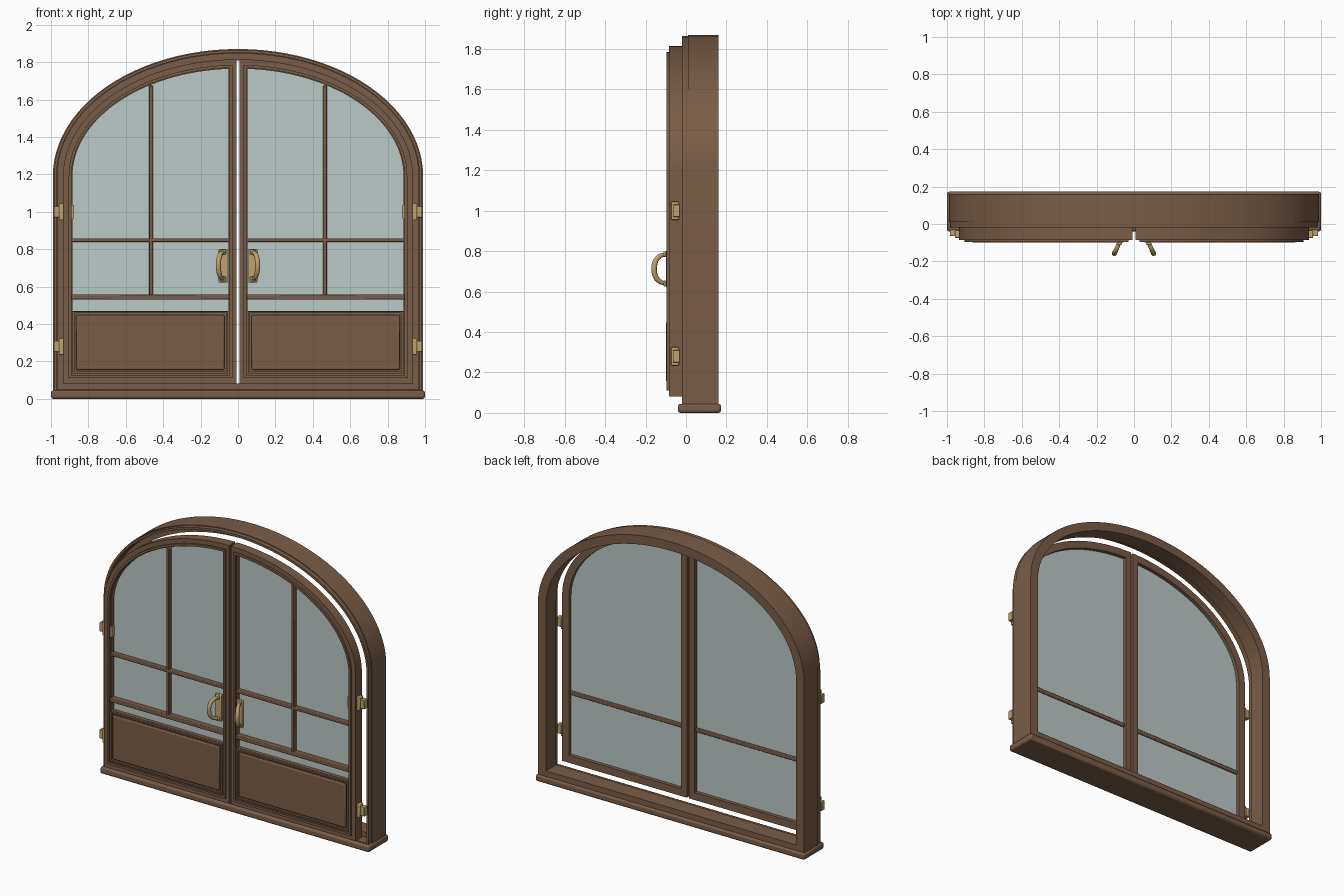
import bpy, bmesh, math

old = bpy.data.objects.get("Cube")
if old:
    bpy.data.objects.remove(old, do_unlink=True)

HALF_WIDTH, RISE, SPRING = 0.99, 0.68, 1.19


def material(name, rgb, rough=0.6):
    m = bpy.data.materials.new(name)
    m.use_nodes = True
    color = (*rgb, 1.0)
    m.diffuse_color = color
    bsdf = m.node_tree.nodes["Principled BSDF"]
    bsdf.inputs["Base Color"].default_value = color
    bsdf.inputs["Roughness"].default_value = rough
    return m


wood = material("brown wood", (0.19, 0.11, 0.065))
glass = material("pale glass", (0.50, 0.59, 0.57), 0.3)
brass = material("brass", (0.52, 0.37, 0.15), 0.4)


def finish(obj, mat, mirror=False, bevel=0.0):
    obj.data.materials.append(mat)
    if bevel:
        b = obj.modifiers.new("soft edges", "BEVEL")
        b.width, b.segments, b.limit_method = bevel, 2, "ANGLE"
    if mirror:
        m = obj.modifiers.new("other door", "MIRROR")
        m.use_clip = False
        m.use_mirror_merge = False
    bpy.ops.object.select_all(action="DESELECT")
    obj.select_set(True)
    bpy.context.view_layer.objects.active = obj
    bpy.ops.object.shade_smooth_by_angle(angle=math.radians(30))
    return obj


def from_bmesh(name, bm, mat, **kw):
    bmesh.ops.recalc_face_normals(bm, faces=bm.faces)
    mesh = bpy.data.meshes.new(name)
    bm.to_mesh(mesh)
    bm.free()
    obj = bpy.data.objects.new(name, mesh)
    bpy.context.collection.objects.link(obj)
    return finish(obj, mat, **kw)


def box(name, x, y, z, mat, **kw):
    """Box from (min, max) pairs."""
    bm = bmesh.new()
    bmesh.ops.create_cube(bm, size=1)
    for v in bm.verts:
        for i, (lo, hi) in enumerate((x, y, z)):
            v.co[i] = (lo + hi) / 2 + v.co[i] * (hi - lo)
    return from_bmesh(name, bm, mat, **kw)


def outline(inset, bottom, x0=None, steps=48):
    """Arch inset from the outer edge, cut off at x0 on its inner side."""
    a, b = HALF_WIDTH - inset, RISE - inset
    x0 = -a if x0 is None else x0
    end = math.acos(x0 / a)
    arc = [(a * math.cos(end * i / steps), SPRING + b * math.sin(end * i / steps))
           for i in range(steps + 1)]
    return [(x0, bottom), (a, bottom)] + arc


def arch_ring(name, outer, inner, y0, y1, mat, **kw):
    """Solid border between two outlines."""
    bm = bmesh.new()
    loops = [[bm.verts.new((x, y, z)) for x, z in pts]
             for pts, y in ((outer, y0), (inner, y0), (inner, y1), (outer, y1))]
    n = len(outer)
    for k in range(4):
        p, q = loops[k], loops[(k + 1) % 4]
        for i in range(n):
            j = (i + 1) % n
            bm.faces.new((p[i], p[j], q[j], q[i]))
    return from_bmesh(name, bm, mat, **kw)


def arch_plate(name, pts, y0, y1, mat, **kw):
    bm = bmesh.new()
    face = bm.faces.new([bm.verts.new((x, y0, z)) for x, z in pts])
    ext = bmesh.ops.extrude_face_region(bm, geom=[face], use_keep_orig=True)
    for v in ext["geom"]:
        if isinstance(v, bmesh.types.BMVert):
            v.co.y = y1
    return from_bmesh(name, bm, mat, **kw)


# Outer frame: front lip, rebate, then the deeper stop, on a sill
box("sill", (-1, 1), (-0.04, 0.173), (0, 0.045), wood, bevel=0.012)
arch_ring("frame_lip", outline(0.005, 0.03), outline(0.02, 0.05), -0.02, 0.01, wood)
arch_ring("frame_rebate", outline(0, 0.03), outline(0.024, 0.05), 0.01, 0.05, wood)
arch_ring("frame_stop", outline(0, 0.03), outline(0.06, 0.082), 0.05, 0.16, wood)

# Door leaves
arch_ring("door_frame", outline(0.055, 0.08, 0.0075), outline(0.105, 0.13, 0.05),
          -0.085, -0.02, wood, mirror=True)
arch_ring("door_trim", outline(0.085, 0.11, 0.03), outline(0.1, 0.125, 0.045),
          -0.097, -0.085, wood, mirror=True)
arch_plate("door_glass", outline(0.103, 0.128, 0.048), -0.055, -0.045,
           glass, mirror=True)

# Glazing bars
box("upright_bar", (0.455, 0.475), (-0.085, -0.05), (0.545, 1.675), wood,
    mirror=True, bevel=0.004)
box("cross_bar", (0.045, 0.89), (-0.085, -0.05), (0.838, 0.858), wood,
    mirror=True, bevel=0.004)
box("middle_rail", (0.045, 0.89), (-0.09, -0.035), (0.53, 0.557), wood,
    mirror=True, bevel=0.004)

# Lower panel with a raised border and field
box("panel_back", (0.05, 0.887), (-0.08, -0.055), (0.13, 0.47), wood, mirror=True)


def rect(x0, x1, z0, z1):
    return [(x0, z0), (x1, z0), (x1, z1), (x0, z1)]


arch_ring("panel_border", rect(0.053, 0.885, 0.135, 0.468),
          rect(0.063, 0.875, 0.145, 0.458), -0.095, -0.08, wood, mirror=True)
box("panel_field", (0.073, 0.865), (-0.1, -0.08), (0.155, 0.448), wood,
    mirror=True, bevel=0.006)

# Hinges
for level, z in (("lower", 0.28), ("upper", 1.0)):
    box(level + "_hinge_knuckle", (0.933, 0.957), (-0.075, -0.035),
        (z - 0.045, z + 0.045), brass, mirror=True, bevel=0.004)
    box(level + "_hinge_leaf", (0.95, 0.985), (-0.065, -0.03),
        (z - 0.03, z + 0.03), brass, mirror=True, bevel=0.003)
box("inner_catch", (0.876, 0.89), (-0.086, -0.06), (0.965, 1.035), brass, mirror=True)

# Handles: back plate, two feet and a bowed pull leaning outwards
box("handle_plate", (0.055, 0.103), (-0.1, -0.08), (0.622, 0.802), brass,
    mirror=True, bevel=0.004)
for z in (0.64, 0.785):
    box("handle_foot", (0.065, 0.093), (-0.112, -0.098), (z - 0.014, z + 0.014),
        brass, mirror=True, bevel=0.005)
for side, s in (("left", 1), ("right", -1)):
    curve = bpy.data.curves.new(side + "_handle_pull", "CURVE")
    curve.dimensions = "3D"
    curve.bevel_depth, curve.bevel_resolution, curve.use_fill_caps = 0.013, 3, True
    steps = 20
    spline = curve.splines.new("POLY")
    spline.points.add(steps)
    for i, p in enumerate(spline.points):
        t = math.pi * i / steps
        bow = math.sin(t) ** 0.8 if 0 < i < steps else 0
        p.co = (s * (0.078 + 0.027 * bow), -0.1 - 0.058 * bow,
                0.7125 - 0.07 * math.cos(t), 1)
        p.radius = 0.75 + 0.3 * bow
    obj = bpy.data.objects.new(side + "_handle_pull", curve)
    bpy.context.collection.objects.link(obj)
    curve.materials.append(brass)
    spline.use_smooth = True
